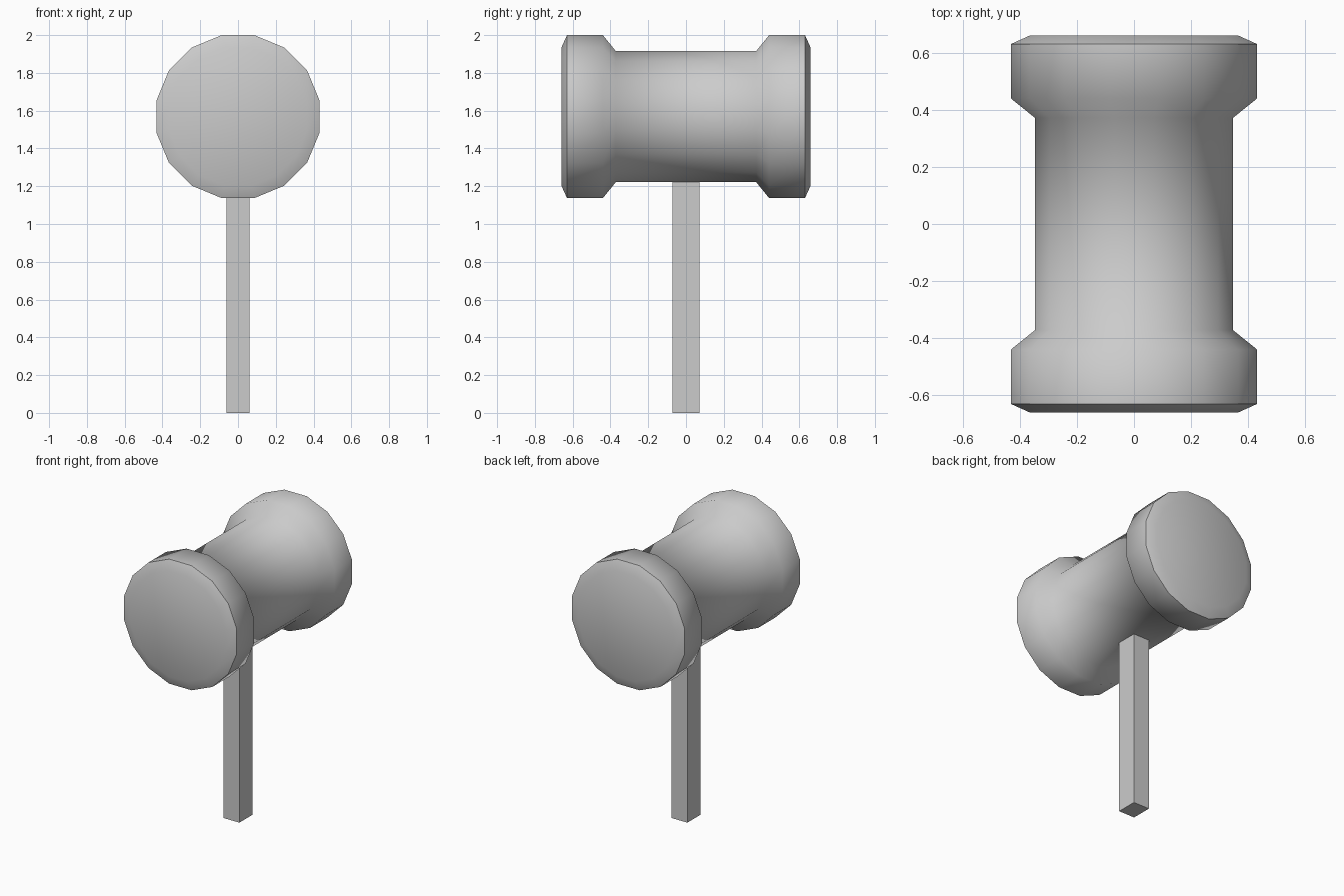
import bpy, bmesh, math

if "Cube" in bpy.data.objects:
    bpy.data.objects.remove(bpy.data.objects["Cube"])

grey = bpy.data.materials.new("plain grey")
grey.diffuse_color = (0.6, 0.6, 0.6, 1)
grey.use_nodes = True
grey.node_tree.nodes["Principled BSDF"].inputs["Base Color"].default_value = grey.diffuse_color


def make_object(name, bm):
    bmesh.ops.recalc_face_normals(bm, faces=bm.faces)
    mesh = bpy.data.meshes.new(name)
    bm.to_mesh(mesh)
    bm.free()
    mesh.materials.append(grey)
    obj = bpy.data.objects.new(name, mesh)
    bpy.context.collection.objects.link(obj)
    return obj


# Mallet head: 16-sided turned profile along y, flat side up
SIDES, CENTRE_Z = 16, 1.5685
half = [(0.372, 0.66), (0.44, 0.63), (0.44, 0.44), (0.354, 0.372)]
profile = [(r, -y) for r, y in half] + half[::-1]
bm = bmesh.new()
rings = []
for r, y in profile:
    ring = []
    for i in range(SIDES):
        a = 2 * math.pi * (i + 0.5) / SIDES
        ring.append(bm.verts.new((r * math.cos(a), y, CENTRE_Z + r * math.sin(a))))
    rings.append(ring)
for a, b in zip(rings, rings[1:]):
    for i in range(SIDES):
        j = (i + 1) % SIDES
        bm.faces.new((a[i], a[j], b[j], b[i]))
bm.faces.new(rings[0])
bm.faces.new(rings[-1])
head = make_object("mallet_head", bm)
bpy.context.view_layer.objects.active = head
head.select_set(True)
bpy.ops.object.shade_smooth_by_angle(angle=math.radians(60))
head.select_set(False)

# Handle: square post running up into the head
bm = bmesh.new()
bmesh.ops.create_cube(bm, size=1)
for v in bm.verts:
    v.co = (v.co.x * 0.122, v.co.y * 0.144, (v.co.z + 0.5) * 1.25)
make_object("handle", bm)
